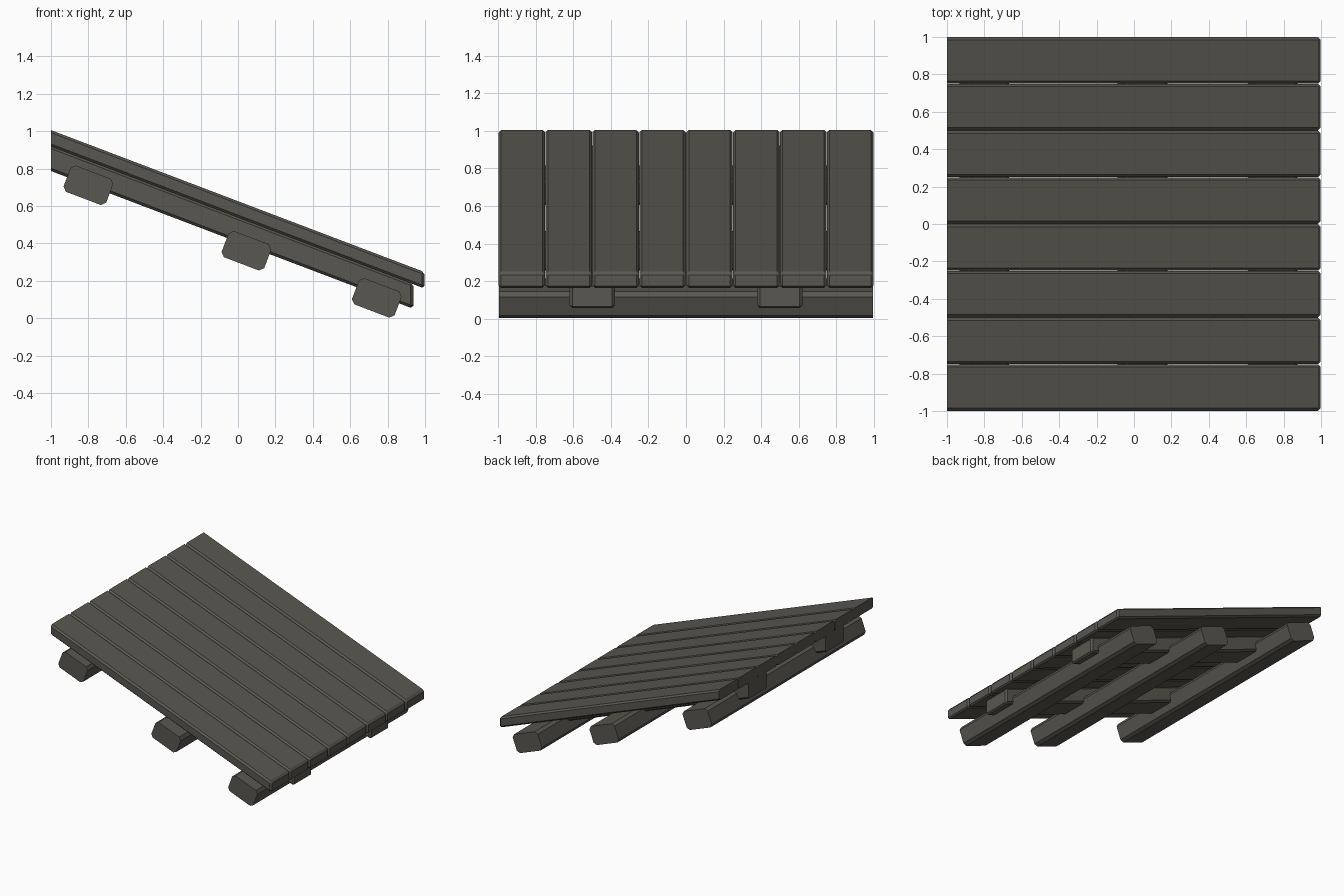
import bpy, bmesh, math
from mathutils import Matrix

if "Cube" in bpy.data.objects:
    bpy.data.objects.remove(bpy.data.objects["Cube"])

SLOPE = 0.38
TILT = math.atan(SLOPE)

wood = bpy.data.materials.new("dark_wood")
wood.diffuse_color = (0.10, 0.095, 0.08, 1)
wood.use_nodes = True
wood.node_tree.nodes["Principled BSDF"].inputs["Base Color"].default_value = wood.diffuse_color


def finish(bm, name):
    bmesh.ops.recalc_face_normals(bm, faces=bm.faces)
    mesh = bpy.data.meshes.new(name)
    bm.to_mesh(mesh)
    bm.free()
    mesh.materials.append(wood)
    obj = bpy.data.objects.new(name, mesh)
    bpy.context.collection.objects.link(obj)
    return obj


def box(x, y, z):
    """Box spanning the given (min, max) ranges."""
    bm = bmesh.new()
    bmesh.ops.create_cube(bm, size=1)
    for v in bm.verts:
        v.co = [r[0] if c < 0 else r[1] for c, r in zip(v.co, (x, y, z))]
    return bm


def sloped_board(name, x, y, z, bevel):
    """Board falling along x; z is its height range at x = -1. Upper end stays cut flush."""
    bm = box(x, y, z)
    edges = [e for e in bm.edges if max(v.co.x for v in e.verts) > x[0] + 0.01]
    bmesh.ops.bevel(bm, geom=edges, offset=bevel, segments=1, affect='EDGES')
    for v in bm.verts:
        v.co.z -= SLOPE * (v.co.x + 1)
    return finish(bm, name)


def cross_beam(name, cx, cz):
    """Tilted purlin along y with chamfered long edges and flat ends."""
    bm = box((-0.122, 0.122), (-0.998, 0.998), (-0.075, 0.075))
    edges = [e for e in bm.edges if abs(e.verts[0].co.y - e.verts[1].co.y) > 1]
    bmesh.ops.bevel(bm, geom=edges, offset=0.022, segments=1, affect='EDGES')
    bm.transform(Matrix.Translation((cx, 0, cz)) @ Matrix.Rotation(TILT, 4, 'Y'))
    return finish(bm, name)


# Eight roof planks side by side
for i in range(8):
    y0 = -1 + i * 0.25
    sloped_board(f"plank_{i + 1}", (-1, 0.998), (y0 + 0.001, y0 + 0.249), (0.918, 1.006), 0.014)

# Two rafters under the planks
for side, y in (("front", -0.5), ("back", 0.5)):
    sloped_board(f"rafter_{side}", (-1, 0.938), (y - 0.121, y + 0.121), (0.787, 0.922), 0.015)

# Three purlins notched into the rafters
for name, cx, cz in (("upper", -0.80, 0.711), ("middle", 0.045, 0.361), ("lower", 0.742, 0.109)):
    cross_beam(f"purlin_{name}", cx, cz)
